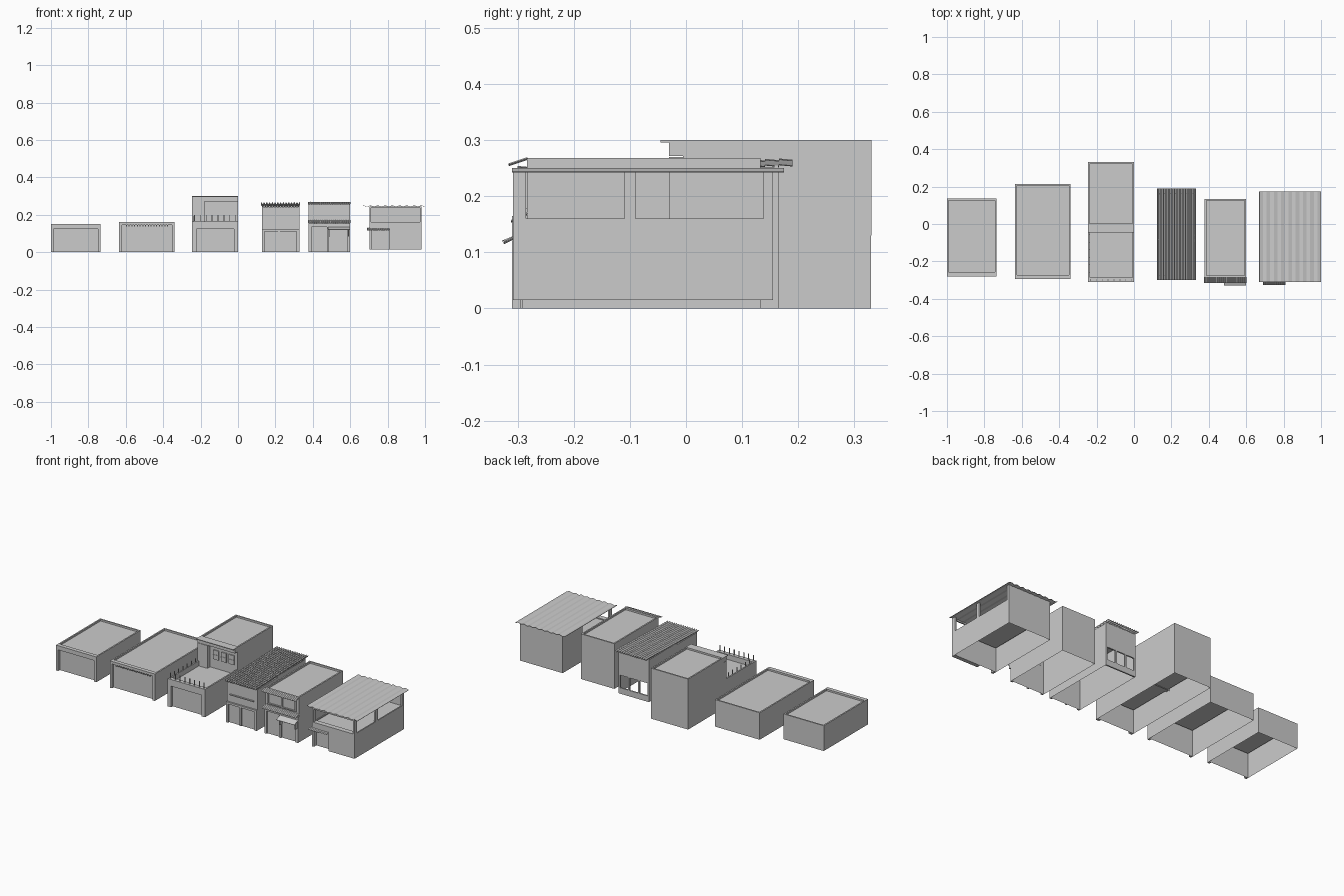
import bpy, bmesh, math

old = bpy.data.objects.get("Cube")
if old:
    bpy.data.objects.remove(old, do_unlink=True)

mat = bpy.data.materials.new("light grey plaster")
mat.use_nodes = True
GREY = (0.6, 0.6, 0.6, 1)
mat.diffuse_color = GREY
mat.node_tree.nodes["Principled BSDF"].inputs["Base Color"].default_value = GREY


def finish(bm, name):
    mesh = bpy.data.meshes.new(name)
    bm.to_mesh(mesh)
    bm.free()
    mesh.materials.append(mat)
    ob = bpy.data.objects.new(name, mesh)
    bpy.context.collection.objects.link(ob)
    return ob


def cuboid(x, y, z):
    bm = bmesh.new()
    bmesh.ops.create_cube(bm, size=1)
    for v in bm.verts:
        v.co = [r[0] if c < 0 else r[1] for c, r in zip(v.co, (x, y, z))]
    bm.normal_update()
    return bm


def box(name, x, y, z):
    return finish(cuboid(x, y, z), name)


def shell(name, x, y, z, rim=0.012, depth=0.01, open_rear=False):
    """Walls open at the bottom, with a sunken roof behind a parapet."""
    bm = cuboid(x, y, z)
    top = next(f for f in bm.faces if f.normal.z > 0.9)
    gone = [f for f in bm.faces if f.normal.z < -0.9 or (open_rear and f.normal.y > 0.9)]
    bmesh.ops.delete(bm, geom=gone, context='FACES_ONLY')
    if rim:
        bmesh.ops.inset_region(bm, faces=[top], thickness=rim)
        wall = bmesh.ops.extrude_face_region(bm, geom=[top])
        for v in (g for g in wall["geom"] if isinstance(g, bmesh.types.BMVert)):
            v.co.z -= depth
        if top.is_valid:
            bm.faces.remove(top)
    return finish(bm, name)


def sheet(name, x, y, z, ribs=0, amp=0.0, segs=2, rows=1, lap=0.0, thick=0.002):
    """Sloped roof sheet from y[0], z[0] to y[1], z[1] with ribs along y."""
    bm = bmesh.new()
    n = max(1, int(ribs * segs))
    for r in range(rows):
        ends = []
        for k in (0, 1):
            t = (r + k) / rows
            line = []
            for i in range(n + 1):
                wave = amp * math.cos(2 * math.pi * i / segs) if ribs else 0
                line.append(bm.verts.new((x[0] + (x[1] - x[0]) * i / n,
                                          y[0] + (y[1] - y[0]) * t,
                                          z[0] + (z[1] - z[0]) * t + wave + lap * (1 - k))))
            ends.append(line)
        a, b = ends
        for i in range(n):
            bm.faces.new((a[i], a[i + 1], b[i + 1], b[i]))
    ob = finish(bm, name)
    mod = ob.modifiers.new("thickness", 'SOLIDIFY')
    mod.thickness = thick
    return ob


def shop_front(name, x, y, z_lintel, z_top, pillar=0.014):
    """Lintel band carried by a pillar at each side."""
    box(name + "_lintel", x, y, (z_lintel, z_top))
    box(name + "_pillar_right", (x[0], x[0] + pillar), y, (0, z_lintel))
    box(name + "_pillar_left", (x[1] - pillar, x[1]), y, (0, z_lintel))


# Small flat-roofed shop
shell("small_shop_walls", (-1, -0.735), (-0.265, 0.135), (0, 0.15))
shop_front("small_shop", (-1, -0.735), (-0.28, -0.265), 0.125, 0.15)

# Wide flat-roofed shop with dentils
shell("wide_shop_walls", (-0.635, -0.34), (-0.28, 0.215), (0, 0.16))
shop_front("wide_shop", (-0.635, -0.34), (-0.295, -0.28), 0.145, 0.16)
for i in range(16):
    cx = -0.6 + i * 0.0147
    box("wide_shop_dentil", (cx, cx + 0.006), (-0.293, -0.28), (0.136, 0.145))

# House with terrace: ground floor, tall rear block
shell("terrace_house_ground", (-0.245, 0), (-0.295, 0.33), (0, 0.165), depth=0.03)
shop_front("terrace_house", (-0.245, 0), (-0.31, -0.295), 0.125, 0.165, 0.022)
shell("terrace_house_tower", (-0.2452, 0.0002), (-0.005, 0.3302), (0.13, 0.30))
box("tower_side_bay", (-0.245, -0.18), (-0.03, -0.005), (0.135, 0.27))
box("tower_fascia", (-0.245, 0), (-0.03, -0.004), (0.272, 0.30))
box("tower_eave", (-0.245, 0), (-0.045, -0.03), (0.296, 0.30))
for i in range(3):
    cx = -0.155 + i * 0.05
    box("tower_window_frame", (cx, cx + 0.035), (-0.011, -0.005), (0.19, 0.245))
    box("tower_window_bar", (cx, cx + 0.035), (-0.013, -0.005), (0.215, 0.219))
for i in range(8):
    cx = -0.235 + i * 0.0315
    box("terrace_post", (cx, cx + 0.004), (-0.302, -0.298), (0.165, 0.198))
for i in range(6):
    cy = -0.26 + i * 0.04
    box("terrace_side_post", (-0.24, -0.236), (cy, cy + 0.004), (0.165, 0.19))

# Narrow house with ribbed tile roof, open at the rear ground floor
shell("tile_house_walls", (0.128, 0.328), (-0.285, 0.165), (0, 0.242), rim=0, open_rear=True)
box("tile_house_rear_wall", (0.128, 0.328), (0.157, 0.165), (0.11, 0.255))
box("tile_house_rear_sill", (0.128, 0.328), (0.157, 0.165), (0.0, 0.035))
for cx in (0.128, 0.19, 0.255, 0.318):
    box("tile_house_rear_post", (cx, cx + 0.01), (0.157, 0.165), (0.035, 0.11))
box("tile_house_ledge", (0.15, 0.305), (-0.293, -0.285), (0.165, 0.17))
shop_front("tile_house", (0.128, 0.328), (-0.295, -0.285), 0.11, 0.122)
box("tile_house_door_post", (0.215, 0.225), (-0.292, -0.285), (0, 0.11))
for cx in (0.128, 0.324):
    box("tile_house_gable", (cx, cx + 0.004), (-0.1, 0.165), (0.242, 0.251))
sheet("tile_house_roof", (0.125, 0.33), (-0.30, 0.19), (0.246, 0.26),
      ribs=14, amp=0.005, segs=8, rows=20, lap=0.003)

# Two-storey shop with tiled eaves and a door canopy
shell("two_storey_walls", (0.378, 0.598), (-0.283, 0.133), (0, 0.268))
shop_front("two_storey", (0.378, 0.598), (-0.292, -0.283), 0.135, 0.152)
EAVES = (("upper_eave", (0.257, 0.268), (-0.316, -0.283)),
         ("middle_awning", (0.156, 0.17), (-0.312, -0.283)))
for name, z, y in EAVES:
    sheet("two_storey_" + name, (0.375, 0.6), y, z, ribs=20, amp=0.0015, segs=4)
box("upper_window_sill", (0.395, 0.583), (-0.29, -0.283), (0.178, 0.184))
box("upper_window_head", (0.395, 0.583), (-0.29, -0.283), (0.24, 0.247))
for cx in (0.395, 0.486, 0.575):
    box("upper_window_jamb", (cx, cx + 0.008), (-0.29, -0.283), (0.184, 0.24))
sheet("door_canopy", (0.48, 0.6), (-0.328, -0.285), (0.121, 0.138))
for cx in (0.485, 0.588):
    box("canopy_bracket", (cx, cx + 0.006), (-0.308, -0.285), (0.085, 0.126))
box("two_storey_door_post", (0.475, 0.487), (-0.292, -0.283), (0, 0.135))

# Corner house with an open upper floor under a ribbed roof
shell("corner_house_walls", (0.702, 0.982), (-0.285, 0.155), (0.015, 0.16), rim=0.01, depth=0.006)
box("corner_house_front_wall", (0.81, 0.982), (-0.308, -0.285), (0.015, 0.12))
box("corner_house_front_band", (0.702, 0.982), (-0.308, -0.285), (0.12, 0.16))
box("corner_house_front_post", (0.702, 0.715), (-0.308, -0.285), (0.015, 0.12))
box("upper_rear_wall", (0.702, 0.982), (0.145, 0.155), (0.16, 0.244))
box("upper_side_wall", (0.702, 0.71), (-0.03, 0.145), (0.16, 0.244))
for x, y in (((0.972, 0.982), (-0.308, -0.285)), ((0.972, 0.982), (-0.11, -0.09)),
             ((0.702, 0.712), (-0.308, -0.285)), ((0.972, 0.982), (0.138, 0.146))):
    box("upper_post", x, y, (0.16, 0.244))
box("upper_front_beam", (0.702, 0.982), (-0.306, -0.298), (0.236, 0.244))
sheet("corner_house_roof", (0.67, 1.0), (-0.31, 0.175), (0.247, 0.247),
      ribs=8.5, amp=0.003, segs=2)
sheet("corner_house_awning", (0.69, 0.81), (-0.325, -0.3), (0.118, 0.13),
      ribs=12, amp=0.0015, segs=4)
